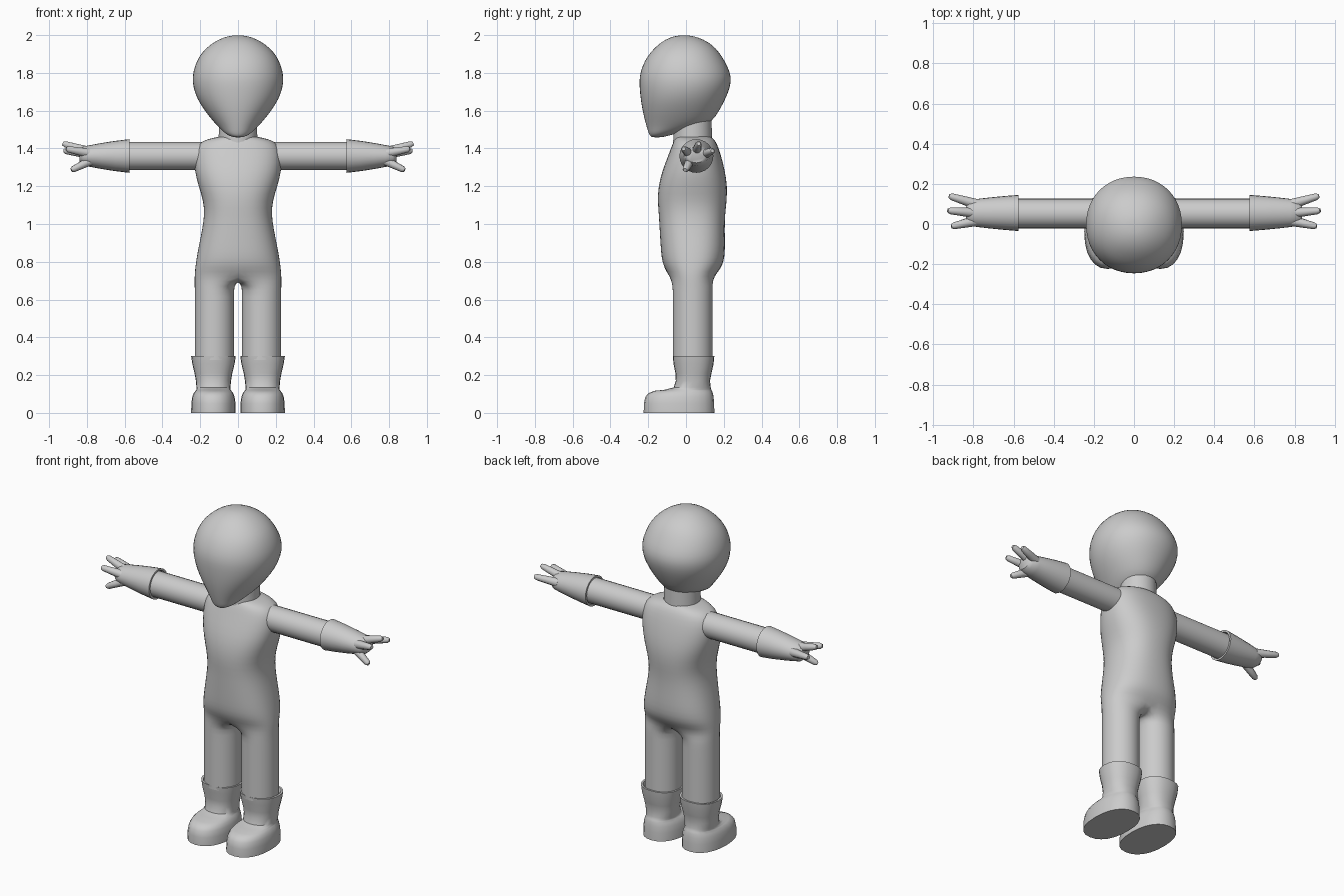
import bpy, bmesh
from math import sin, cos, pi, radians, copysign
from mathutils import Vector

cube = bpy.data.objects.get("Cube")
if cube:
    bpy.data.objects.remove(cube, do_unlink=True)

grey = bpy.data.materials.new("plain grey")
grey.use_nodes = True
grey.diffuse_color = (0.6, 0.6, 0.6, 1)
bsdf = next(n for n in grey.node_tree.nodes if n.type == 'BSDF_PRINCIPLED')
bsdf.inputs["Base Color"].default_value = grey.diffuse_color


def spow(v, e):
    return copysign(abs(v) ** e, v)


def oval(z, cx, hw, front, back, e=1.0, n=24):
    """Horizontal rounded ring between a front and a back depth."""
    mid, half = (front + back) / 2, (back - front) / 2
    return [Vector((cx + hw * spow(cos(2 * pi * i / n), e),
                    mid + half * spow(sin(2 * pi * i / n), e), z)) for i in range(n)]


def strip(bm, a, b, closed=True):
    n = len(a)
    for i in range(n if closed else n - 1):
        j = (i + 1) % n
        bm.faces.new((a[i], a[j], b[j], b[i]))


def finish(name, bm, mirror=False, subdiv=0, angle=40):
    bmesh.ops.recalc_face_normals(bm, faces=bm.faces)
    me = bpy.data.meshes.new(name)
    bm.to_mesh(me)
    bm.free()
    me.materials.append(grey)
    ob = bpy.data.objects.new(name, me)
    bpy.context.collection.objects.link(ob)
    bpy.ops.object.select_all(action='DESELECT')
    ob.select_set(True)
    bpy.context.view_layer.objects.active = ob
    bpy.ops.object.shade_smooth_by_angle(angle=radians(angle))
    if mirror:
        ob.modifiers.new("Mirror", 'MIRROR')
    if subdiv:
        sub = ob.modifiers.new("Subdivision", 'SUBSURF')
        sub.levels = sub.render_levels = subdiv
    return ob


def loft(name, rings, **opts):
    bm = bmesh.new()
    loops = [[bm.verts.new(p) for p in ring] for ring in rings]
    for a, b in zip(loops, loops[1:]):
        strip(bm, a, b)
    bm.faces.new(loops[0])
    bm.faces.new(loops[-1])
    return finish(name, bm, **opts)


def tube(name, stations, sides=24, **opts):
    """Round tube along points, each given with its radius."""
    pts = [Vector(p) for p, r in stations]
    turn = (pts[-1] - pts[0]).to_track_quat('Z', 'Y')
    rings = [[p + turn @ Vector((r * cos(2 * pi * i / sides), r * sin(2 * pi * i / sides), 0))
              for i in range(sides)] for p, (_, r) in zip(pts, stations)]
    return loft(name, rings, **opts)


# Head: height, half width, front, back
head = [(1.458, .02, -.18, -.13), (1.468, .05, -.192, -.09), (1.485, .075, -.2, -.03),
        (1.51, .1, -.208, .07), (1.54, .13, -.217, .14), (1.6, .178, -.232, .178),
        (1.66, .217, -.242, .21), (1.72, .239, -.248, .235), (1.78, .245, -.25, .244),
        (1.84, .23, -.232, .22), (1.89, .206, -.205, .19), (1.93, .172, -.17, .16),
        (1.965, .126, -.13, .118), (1.988, .078, -.085, .065), (1.999, .03, -.04, .02)]
loft("head", [oval(z, 0, w, f, b, .95) for z, w, f, b in head], subdiv=1, angle=80)

# Neck
tube("neck", [((0, .035, 1.42), .103), ((0, .035, 1.47), .102), ((0, .035, 1.58), .1)])

# Torso and legs as one suit: half torso rings run from front centre to back centre
torso = [(1.462, .1, -.05, .13), (1.45, .165, -.06, .148), (1.425, .215, -.072, .165),
         (1.37, .236, -.092, .185), (1.28, .232, -.128, .208), (1.2, .21, -.148, .22),
         (1.12, .184, -.152, .217), (1.05, .179, -.145, .208), (.97, .191, -.141, .206),
         (.89, .208, -.136, .208), (.82, .221, -.131, .206), (.77, .228, -.118, .19),
         (.725, .232, -.09, .152)]
bm = bmesh.new()
loops = []
for z, w, f, b in torso:
    ring = []
    for i in range(13):
        a = -pi / 2 + pi * i / 12
        x = 0 if i in (0, 12) else w * cos(a) ** .85
        ring.append(bm.verts.new((x, (f + b) / 2 + (b - f) / 2 * spow(sin(a), .85), z)))
    loops.append(ring)
for a, b in zip(loops, loops[1:]):
    strip(bm, a, b, closed=False)
# Crotch line closes the last half ring, then the leg carries on down
crotch = [bm.verts.new((0, .1 - .13 * k / 4, .7)) for k in range(5)]
last = loops[-1] + crotch
for z in (.67, .63, .5, .38, .28):
    ring = []
    for i in range(18):
        a = radians(-120 + 20 * i)
        ring.append(bm.verts.new((.125 + .106 * cos(a), .035 + .107 * sin(a), z)))
    strip(bm, last, ring)
    last = ring
finish("suit", bm, mirror=True, subdiv=1, angle=100)

# Boots: flat sole, rounded toe, narrow ankle, flared cuff with an inner lip
boot = [(0, .118, -.224, .15), (.05, .117, -.223, .149), (.085, .112, -.215, .146),
        (.105, .104, -.198, .142), (.117, .095, -.165, .138), (.123, .09, -.11, .134),
        (.135, .09, -.065, .131), (.17, .093, -.054, .127), (.21, .1, -.056, .135),
        (.26, .112, -.066, .146), (.3, .118, -.07, .15), (.3, .106, -.06, .14),
        (.28, .1, -.05, .13)]
loft("boot", [oval(z, .13, w, f, b, .88) for z, w, f, b in boot], mirror=True)

# Arms
tube("arm", [((.18, .052, 1.36), .074), ((.4, .052, 1.36), .074), ((.62, .052, 1.36), .074)],
     mirror=True)

# Gloves: distance out, depth and height radii
glove = [(.6, .072, .072), (.575, .078, .078), (.575, .09, .089), (.65, .084, .08),
         (.72, .077, .069), (.78, .07, .058), (.82, .062, .05), (.838, .045, .036)]
loft("glove", [[Vector((x, .055 + ry * cos(2 * pi * i / 24), 1.36 + rz * sin(2 * pi * i / 24)))
                for i in range(24)] for x, ry, rz in glove], mirror=True, angle=50)

# Fingers and thumb: root and tip
digits = {"front_finger": ((.79, .015, 1.375), (.91, -.012, 1.398)),
          "middle_finger": ((.79, .055, 1.385), (.928, .067, 1.426)),
          "back_finger": ((.79, .1, 1.37), (.922, .14, 1.388)),
          "thumb": ((.77, .025, 1.34), (.882, -.004, 1.285))}
for name, (root, tip) in digits.items():
    a, b = Vector(root), Vector(tip)
    tube(name, [(a.lerp(b, t), r) for t, r in ((0, .026), (.5, .021), (.9, .017), (1, .01))],
         sides=10, mirror=True)
